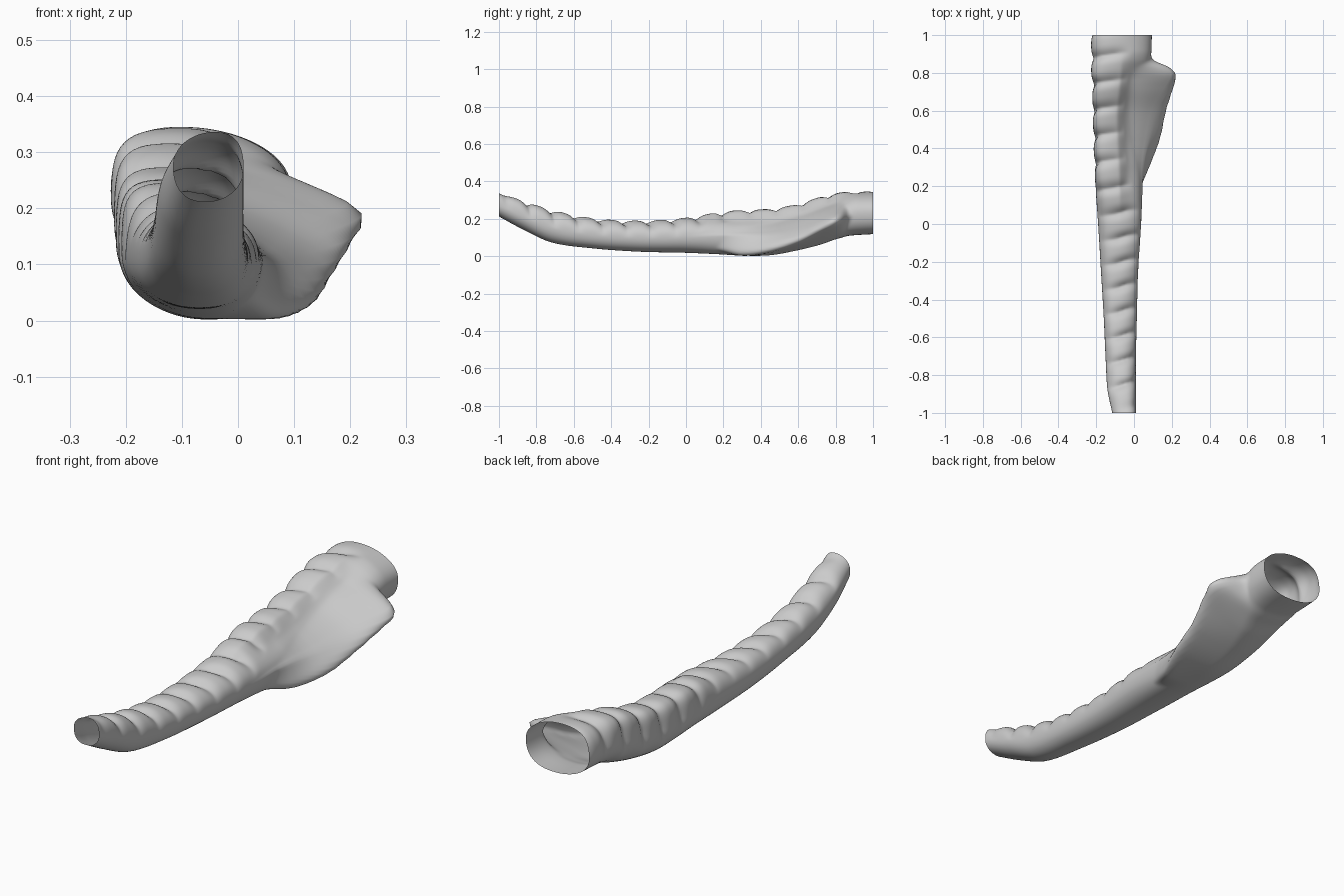
import bpy, bmesh, math
from mathutils import Vector
from mathutils.geometry import convex_hull_2d

if "Cube" in bpy.data.objects:
    bpy.data.objects.remove(bpy.data.objects["Cube"])

# Stations along the tube: y, left, right, bottom, top, flap tip x, flap tip z
STATIONS = [
    (-1.00, -0.115, 0.010, 0.212, 0.337, -0.05, 0.27),
    (-0.88, -0.140, 0.010, 0.147, 0.300, -0.05, 0.22),
    (-0.72, -0.150, 0.010, 0.074, 0.248, -0.05, 0.16),
    (-0.50, -0.160, 0.015, 0.042, 0.204, -0.05, 0.11),
    (-0.25, -0.175, 0.022, 0.024, 0.190, -0.05, 0.10),
    (0.00, -0.190, 0.038, 0.018, 0.206, -0.03, 0.08),
    (0.18, -0.203, 0.045, 0.010, 0.236, 0.01, 0.05),
    (0.30, -0.210, 0.045, 0.003, 0.247, 0.06, 0.024),
    (0.45, -0.215, 0.035, 0.005, 0.254, 0.118, 0.042),
    (0.60, -0.220, 0.035, 0.032, 0.280, 0.152, 0.090),
    (0.72, -0.222, 0.060, 0.062, 0.318, 0.190, 0.152),
    (0.79, -0.226, 0.080, 0.087, 0.334, 0.206, 0.186),
    (0.83, -0.227, 0.085, 0.098, 0.341, 0.168, 0.200),
    (0.87, -0.227, 0.090, 0.109, 0.345, 0.080, 0.215),
    (1.00, -0.227, 0.095, 0.118, 0.345, 0.05, 0.23),
]
RINGS, SEGS, TIP_R = 240, 96, 0.022


def ramp(y, a, b):
    t = min(max((y - a) / (b - a), 0), 1)
    return t * t * (3 - 2 * t)


def station(y):
    """Smoothly interpolate the station table at y."""
    s = STATIONS
    i = next((k for k in range(len(s) - 1) if y <= s[k + 1][0]), len(s) - 2)
    a, b = s[i], s[i + 1]
    p, n = s[max(i - 1, 0)], s[min(i + 2, len(s) - 1)]
    h = b[0] - a[0]
    t = (y - a[0]) / h
    out = []
    for c in range(1, 7):
        m0 = (b[c] - p[c]) / (b[0] - p[0]) * h
        m1 = (n[c] - a[c]) / (n[0] - a[0]) * h
        out.append((2*t**3 - 3*t*t + 1) * a[c] + (t**3 - 2*t*t + t) * m0
                   + (3*t*t - 2*t**3) * b[c] + (t**3 - t*t) * m1)
    return out


def spow(v, e):
    return math.copysign(abs(v) ** e, v)


def ray_radius(poly, c, d):
    """Distance from c to the convex outline along direction d."""
    best = 0.0
    for p, q in zip(poly, poly[1:] + poly[:1]):
        e, w = q - p, p - c
        den = d.x * e.y - d.y * e.x
        if abs(den) < 1e-12:
            continue
        t = (w.x * e.y - w.y * e.x) / den
        u = (w.x * d.y - w.y * d.x) / den
        if -1e-6 <= u <= 1 + 1e-6:
            best = max(best, t)
    return best


def section(y):
    """Leaning body joined to the flap tip, with rib grooves pressed in."""
    l, r, b, t, tx, tz = station(y)
    c = Vector(((l + r) / 2, (b + t) / 2))
    flap = ramp(y, -0.05, 0.3) * (1 - ramp(y, 0.76, 0.92))
    lean = -0.15 + 0.27 * ramp(y, -1, -0.5) + 0.1 * ramp(y, 0, 0.3) + 0.18 * flap
    pts = []
    for k in range(72):
        a = math.tau * k / 72
        s = math.sin(a)
        x = math.cos(a)
        x = spow(x, 0.9) - lean * s * abs(s) * (1 if s > 0 else 0.6)
        pts.append(Vector((c.x + (r - l) / 2 * x,
                           c.y + (t - b) / 2 * spow(s, 0.9))))
    for k in range(16):
        a = math.tau * k / 16
        pts.append(Vector((tx + TIP_R * math.cos(a), tz + TIP_R * math.sin(a))))
    hull = [pts[i] for i in convex_hull_2d(pts)]
    shift = ramp(y, -0.05, 0.4)
    centre = math.radians(78 + 60 * shift)
    width = math.radians(84 - 8 * shift)
    depth = 0.027 * (0.1 + 0.9 * ramp(y, -1, -0.9))
    ring = []
    for k in range(SEGS):
        a = math.tau * k / SEGS
        d = Vector((math.cos(a), math.sin(a)))
        rad = ray_radius(hull, c, d)
        off = abs((a - centre + math.pi) % math.tau - math.pi)
        w = math.cos(min(off / width, 1) * math.pi / 2) ** 1.3
        slant = y + 0.02 * math.sin(a - centre)
        phase = (slant - 0.19) / (0.13 if slant < 0.19 else 0.14)
        groove = (1 - abs(math.sin(math.pi * phase))) ** 1.5
        rad -= depth * w * groove
        # shallow hollow between crest and flap edge
        hollow = max(0, 1 - ((a - math.radians(40)) / math.radians(48)) ** 2)
        rad -= 0.03 * flap * hollow
        p = c + d * rad
        ring.append((p.x, y, p.y))
    return ring


# Ribbed open tube with side flap
bm = bmesh.new()
rings = []
for i in range(RINGS + 1):
    rings.append([bm.verts.new(co) for co in section(-1 + 2 * i / RINGS)])
for A, B in zip(rings, rings[1:]):
    for k in range(SEGS):
        n = (k + 1) % SEGS
        bm.faces.new((A[k], A[n], B[n], B[k]))
for _ in range(2):
    inner = [v for v in bm.verts if not v.is_boundary]
    bmesh.ops.smooth_vert(bm, verts=inner, factor=0.4,
                          use_axis_x=True, use_axis_y=True, use_axis_z=True)
bmesh.ops.recalc_face_normals(bm, faces=bm.faces)
mesh = bpy.data.meshes.new("ribbed_tube")
bm.to_mesh(mesh)
bm.free()
for f in mesh.polygons:
    f.use_smooth = True
bpy.context.collection.objects.link(bpy.data.objects.new("ribbed_tube", mesh))
